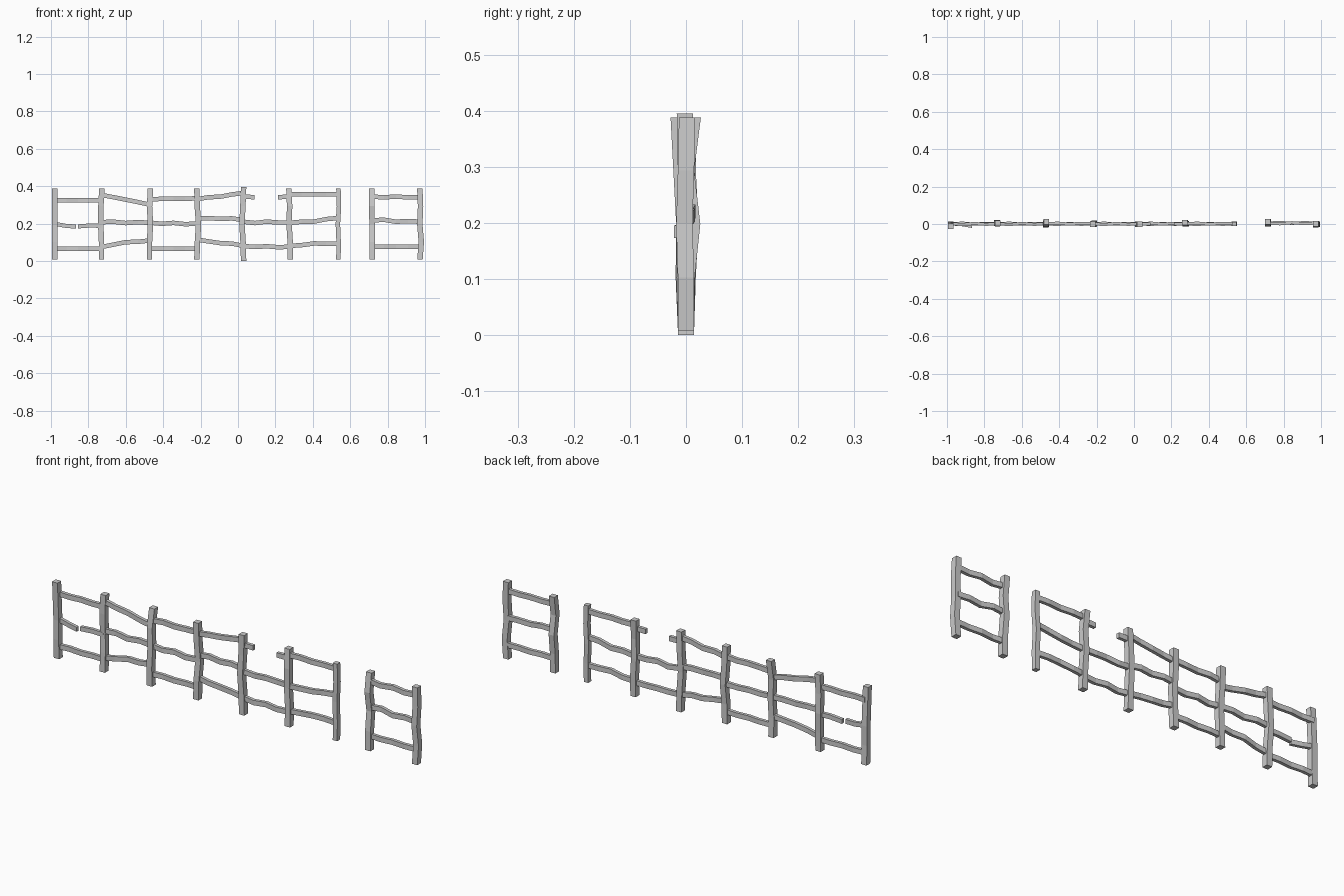
import bpy, bmesh

def beam(name, pts, axis, a, b):
    """Sweep an a-by-b rectangle through pts; sections lie square to the axis ('x' or 'z')."""
    bm = bmesh.new()
    prev = None
    for x, y, z in pts:
        ring = []
        for u, v in ((-1, -1), (1, -1), (1, 1), (-1, 1)):
            if axis == 'z':
                co = (x + u * a / 2, y + v * b / 2, z)
            else:
                co = (x, y + u * a / 2, z + v * b / 2)
            ring.append(bm.verts.new(co))
        if prev:
            for i in range(4):
                j = (i + 1) % 4
                bm.faces.new((prev[i], prev[j], ring[j], ring[i]))
        else:
            bm.faces.new(ring)
        prev = ring
    bm.faces.new(prev)
    bmesh.ops.recalc_face_normals(bm, faces=bm.faces)
    me = bpy.data.meshes.new(name)
    bm.to_mesh(me)
    bm.free()
    bpy.context.collection.objects.link(bpy.data.objects.new(name, me))

# Posts: base x, then (dx, dy) at five heights from bottom to top
heights = (0.01, 0.105, 0.2, 0.295, 0.39)
posts = [
    (-0.98, ((0, 0), (0, -.004), (0, -.003), (0, -.008), (0, -.013))),
    (-0.73, ((0, 0), (0, .003), (-.004, .008), (-.003, .003), (.002, .003))),
    (-0.47, ((-.003, 0), (-.003, -.003), (.002, -.002), (-.003, .0), (.002, .011))),
    (-0.22, ((0, 0), (.003, -.002), (.009, .003), (.002, .001), (0, -.001))),
    (0.03, ((0, 0), (-.003, 0), (-.009, -.002), (-.004, 0), (0, -.002))),
    (0.275, ((.004, 0), (.004, .002), (-.002, .003), (.001, 0), (-.003, .008))),
    (0.537, ((0, 0), (.001, 0), (-.003, .002), (.003, 0), (0, 0))),
    (0.715, ((.002, 0), (.002, .001), (.002, .011), (-.001, 0), (0, .012))),
    (0.973, ((0, 0), (.007, 0), (-.001, -.003), (.003, 0), (-.001, .002))),
]
for i, (px, offs) in enumerate(posts):
    pts = [[px + dx, dy, h] for (dx, dy), h in zip(offs, heights)]
    if i == 4:                      # the one slightly taller post
        pts[0][2], pts[-1][2] = 0.002, 0.397
    w = 0.024 if i == 6 else 0.029
    beam("post", pts, 'z', w, w)

# Rails: start post, end post, heights at five even stations
rails = [
    (0, 1, (.327, .327, .327, .327, .327)), (0, 1, (.067, .067, .067, .067, .067)),
    (1, 2, (.355, .343, .33, .317, .303)), (1, 2, (.21, .212, .205, .21, .206)),
    (1, 2, (.077, .09, .103, .105, .112)),
    (2, 3, (.33, .335, .334, .334, .338)), (2, 3, (.207, .201, .206, .199, .202)),
    (2, 3, (.067, .067, .067, .067, .067)),
    (3, 4, (.333, .343, .346, .358, .366)), (3, 4, (.228, .232, .227, .23, .221)),
    (3, 4, (.117, .107, .098, .095, .083)),
    (4, 5, (.212, .205, .213, .208, .208)), (4, 5, (.082, .077, .081, .076, .078)),
    (5, 6, (.36, .36, .36, .36, .36)), (5, 6, (.206, .212, .213, .226, .232)),
    (5, 6, (.083, .087, .096, .095, .093)),
    (7, 8, (.347, .342, .347, .342, .345)), (7, 8, (.219, .223, .212, .216, .212)),
    (7, 8, (.078, .078, .078, .078, .078)),
]
wobble = (0, .004, -.002, .003, 0)
for n, (p, q, zs) in enumerate(rails):
    a, b = posts[p][0], posts[q][0]
    s = 1 if n % 2 else -1
    base = .005 if p == 7 else .001
    beam("rail", [(a + (b - a) * t / 4, base + s * wobble[t], z)
                  for t, z in enumerate(zs)], 'x', 0.016, 0.024)

# Broken rails and stubs
beam("broken_rail", [(-.975, 0, .2), (-.92, -.004, .19), (-.865, -.013, .186)], 'x', .016, .022)
beam("broken_rail", [(-.855, 0, .187), (-.79, 0, .192), (-.73, 0, .19)], 'x', .016, .022)
beam("rail_stub", [(.03, 0, .345), (.088, 0, .344)], 'x', .016, .024)
beam("rail_stub", [(.215, 0, .344), (.275, 0, .345)], 'x', .016, .024)

# Settle the fence on the ground
for o in bpy.data.objects:
    o.location.z = -0.002
